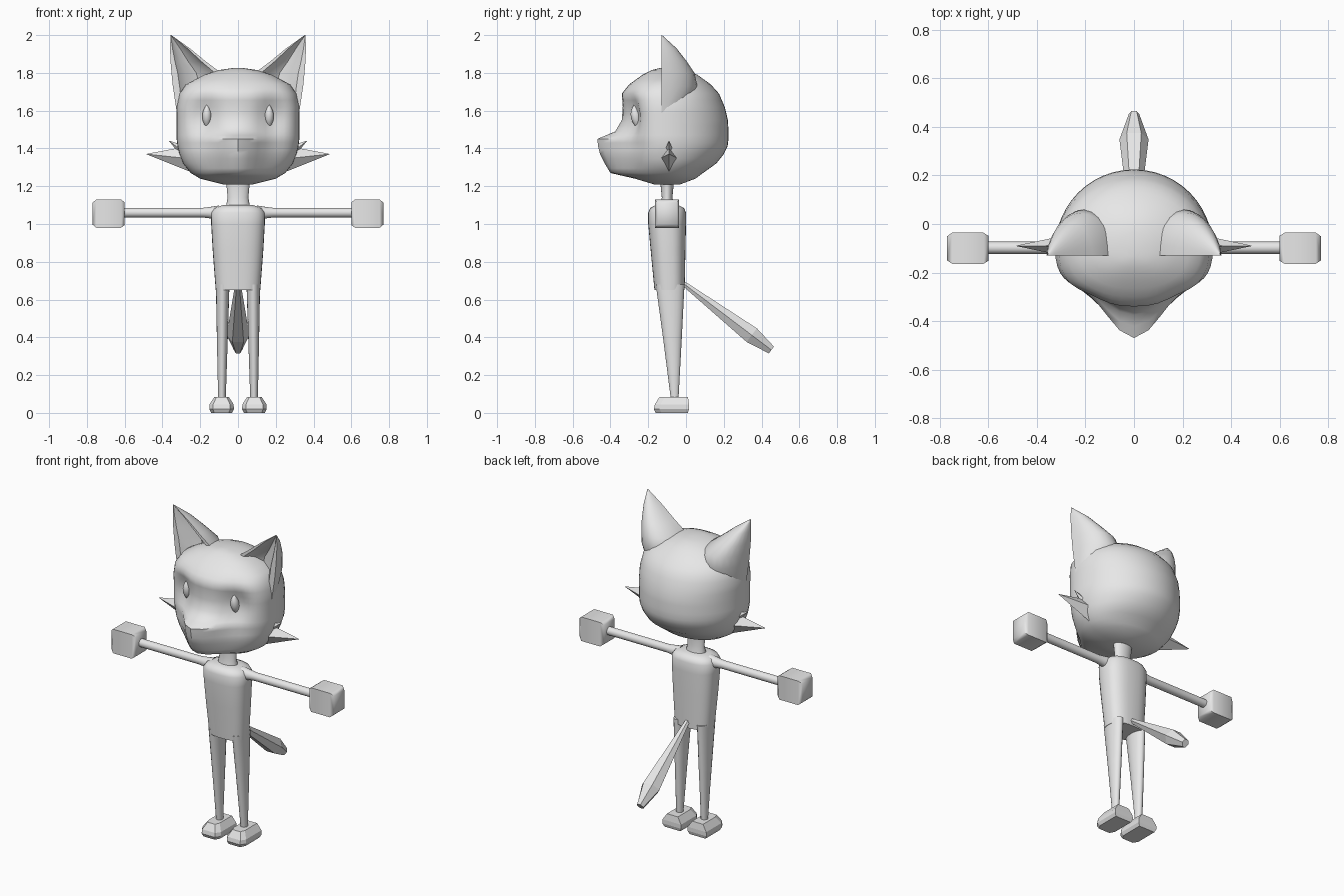
import bpy, bmesh, math
from mathutils import Vector as V

if "Cube" in bpy.data.objects:
    bpy.data.objects.remove(bpy.data.objects["Cube"])

grey = bpy.data.materials.new("plain_grey")
grey.use_nodes = True
grey.diffuse_color = (0.8, 0.8, 0.8, 1)
grey.node_tree.nodes["Principled BSDF"].inputs["Base Color"].default_value = grey.diffuse_color


def spow(a, p):
    return math.copysign(abs(a) ** p, a)


def ring(c, u, v, n=24, p=1.0, turn=0.0):
    """Closed (super)ellipse around c with half axes u and v."""
    angles = [math.tau * i / n + turn for i in range(n)]
    return [V(c) + V(u) * spow(math.cos(a), p) + V(v) * spow(math.sin(a), p) for a in angles]


def flat_ring(z, x, y, hw, hd, **kw):
    return ring((x, y, z), (hw, 0, 0), (0, hd, 0), **kw)


def loft(name, rings, smooth=40, mirror=False):
    """Skin a list of equal rings, cap both ends, optionally mirror across x."""
    bm = bmesh.new()
    rows = [[bm.verts.new(p) for p in r] for r in rings]
    n = len(rows[0])
    for a, b in zip(rows, rows[1:]):
        for i in range(n):
            j = (i + 1) % n
            bm.faces.new((a[i], a[j], b[j], b[i]))
    bm.faces.new(rows[0])
    bm.faces.new(rows[-1])
    bmesh.ops.remove_doubles(bm, verts=bm.verts, dist=1e-5)
    bmesh.ops.recalc_face_normals(bm, faces=bm.faces)
    me = bpy.data.meshes.new(name)
    bm.to_mesh(me)
    bm.free()
    me.materials.append(grey)
    ob = bpy.data.objects.new(name, me)
    bpy.context.collection.objects.link(ob)
    if smooth:
        bpy.ops.object.select_all(action='DESELECT')
        ob.select_set(True)
        bpy.context.view_layer.objects.active = ob
        bpy.ops.object.shade_smooth_by_angle(angle=math.radians(smooth))
    if mirror:
        ob.modifiers.new("Mirror", 'MIRROR').use_mirror_merge = False
    return ob


# Head: height, half width, front, back, snout length
head_rows = [
    (1.21, .08, -.17, -.03, 0), (1.24, .20, -.26, .05, .01), (1.27, .25, -.29, .09, .11),
    (1.32, .29, -.30, .16, .13), (1.37, .31, -.31, .20, .145), (1.41, .32, -.31, .22, .155),
    (1.45, .325, -.32, .225, .15), (1.49, .325, -.325, .225, .05), (1.55, .325, -.33, .222, .01),
    (1.62, .325, -.335, .205, 0), (1.69, .31, -.34, .175, 0), (1.74, .275, -.30, .13, 0),
    (1.79, .18, -.23, .06, 0), (1.815, .10, -.18, 0, 0), (1.825, .03, -.14, -.07, 0)]


def head_ring(z, w, front, back, snout, n=48):
    pts = []
    for i in range(n):
        a = math.tau * i / n
        c, s = math.cos(a), math.sin(a)
        if s >= 0:
            pts.append(V((w * c, -.1 + (back + .1) * s, z)))
            continue
        x = w * spow(c, .83)
        y = -.1 + (front + .1) * abs(s) ** .83
        y -= snout * math.exp(-(x / .13) ** 2) * min(1, -2 * s)
        # Eye sockets
        y += .055 * math.exp(-((abs(x) - .185) / .08) ** 2 - ((z - 1.57) / .12) ** 2) * min(1, -2 * s)
        pts.append(V((x, y, z)))
    return pts


dense = [head_rows[0]]
for a, b in zip(head_rows, head_rows[1:]):
    dense += [tuple((p + q) / 2 for p, q in zip(a, b)), b]
loft("head", [head_ring(*r) for r in dense], smooth=50)

# Ears: height, inner x, outer x, back y; hollow at the front
ear_rows = [(1.55, .10, .318, -.03), (1.65, .07, .333, .03), (1.73, .06, .345, .06),
            (1.80, .09, .352, .045), (1.86, .17, .357, .005), (1.93, .255, .36, -.05),
            (1.98, .325, .358, -.105), (2.0, .353, .357, -.127)]


def ear_ring(z, x0, x1, back, n=12):
    mid, hw, d = (x0 + x1) / 2, (x1 - x0) / 2, back + .13
    pts = [V((mid + hw * math.cos(math.pi * i / n), -.13 + d * math.sin(math.pi * i / n), z))
           for i in range(n + 1)]
    hollow = ((-.75, .0), (-.45, .3), (0, .45), (.45, .3), (.75, .0))
    return pts + [V((mid + hw * t, -.13 + d * k, z)) for t, k in hollow]


loft("ears", [ear_ring(*r) for r in ear_rows], smooth=45, mirror=True)

# Eyes: slim upright almonds
eye_rows = [flat_ring(1.57 + .062 * t, .165, -.266 - .008 * t, .001 + .024 * (1 - t * t),
                      .001 + .026 * (1 - t * t), n=16) for t in (-1, -.75, -.5, -.2, .2, .5, .75, 1)]
loft("eyes", eye_rows, smooth=60, mirror=True)


# Cheek tufts: four-sided spikes
def spike(name, base, hy, hz, tip):
    loft(name, [ring(base, (0, hy, 0), (0, 0, hz), n=4),
                ring(tip, (0, .001, 0), (0, 0, .001), n=4)], smooth=0, mirror=True)


spike("cheek_tufts", (.25, -.09, 1.345), .05, .07, (.485, -.09, 1.37))
spike("small_cheek_tufts", (.30, -.09, 1.39), .022, .03, (.365, -.09, 1.44))

# Neck and torso
loft("neck", [flat_ring(z, 0, -.1, w, d) for z, w, d in
              ((1.08, .065, .045), (1.14, .055, .028), (1.24, .064, .038))])
loft("torso", [flat_ring(z, 0, y, w, d, n=32, p=.78) for z, y, w, d in
               ((.65, -.087, .118, .08), (.86, -.095, .134, .092), (1.0, -.1, .142, .1),
                (1.06, -.1, .143, .1), (1.085, -.1, .125, .09), (1.1, -.1, .08, .06))], smooth=50)

# Legs
loft("legs", [flat_ring(z, x, y, w, d, n=20) for z, x, y, w, d in
              ((.07, .085, -.06, .02, .02), (.4, .083, -.072, .029, .05),
               (.68, .081, -.084, .036, .076))], mirror=True)

# Feet: blocky wedges with a sloped toe
foot_levels = ((0, .055, -.16, .01), (.02, .065, -.17, .016), (.045, .064, -.165, .016),
               (.085, .038, -.14, .01))


def block_ring(z, w, front, back):
    return [V((.087 + k * w, y, z)) for k, y in
            ((-1, back), (-1, front + .03), (-.7, front), (.7, front), (1, front + .03), (1, back))]


loft("feet", [block_ring(*r) for r in foot_levels], smooth=0, mirror=True)

# Arms and mitten hands
loft("arms", [ring((x, -.098, 1.06), (0, r, 0), (0, 0, r), n=16) for x, r in
              ((.10, .038), (.15, .03), (.19, .025), (.62, .025))], mirror=True)
corner = math.sqrt(2)
loft("hands", [ring((x, -.1, 1.055), (0, .064 * corner * k, 0), (0, 0, .075 * corner * k),
                    n=4, turn=math.pi / 4) for x, k in
               ((.6, .8), (.62, 1), (.75, 1), (.77, .78))], smooth=60, mirror=True)

# Tail: six-sided faceted brush hanging backwards
start, end = V((0, -.02, .69)), V((0, .452, .333))
across = (end - start).normalized().cross(V((1, 0, 0)))
across.normalize()
loft("tail", [ring(start.lerp(end, t), (w, 0, 0), across * d, n=6) for t, w, d in
              ((0, .014, .014), (.78, .06, .052), (1, .022, .026))], smooth=0)
